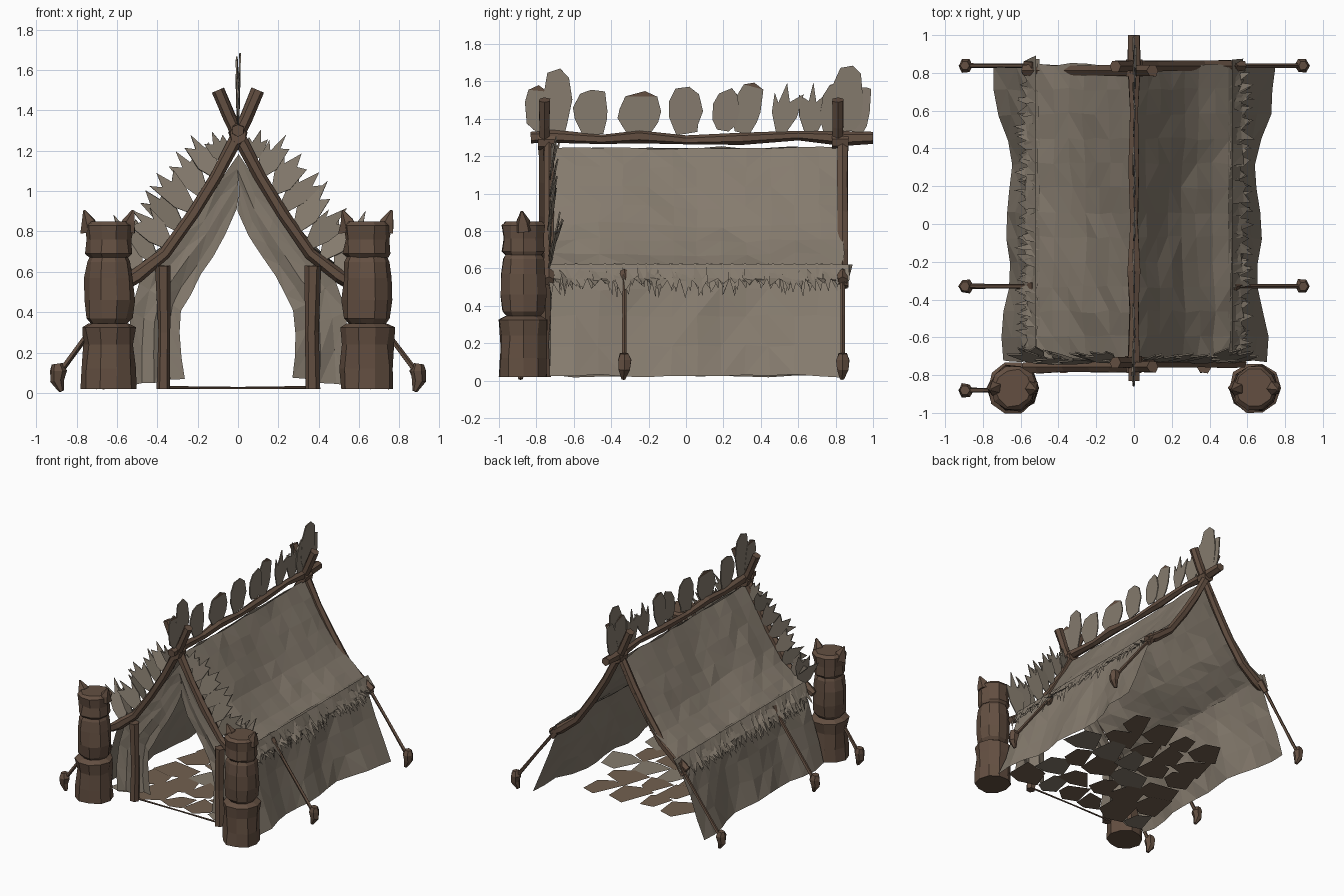
import bpy, bmesh, math, random
from mathutils import Vector

if "Cube" in bpy.data.objects:
    bpy.data.objects.remove(bpy.data.objects["Cube"])
random.seed(7)
R = random.uniform


def material(name, rgb):
    m = bpy.data.materials.new(name)
    m.diffuse_color = (*rgb, 1)
    m.use_nodes = True
    m.node_tree.nodes["Principled BSDF"].inputs["Base Color"].default_value = m.diffuse_color
    return m


CLOTH = material("weathered_cloth", (0.235, 0.198, 0.155))
WOOD = material("old_wood", (0.125, 0.078, 0.053))
MAT = material("floor_hide", (0.17, 0.118, 0.078))


def finish(name, bm, mats):
    bmesh.ops.remove_doubles(bm, verts=bm.verts, dist=0.0005)
    me = bpy.data.meshes.new(name)
    bm.to_mesh(me)
    bm.free()
    for m in mats:
        me.materials.append(m)
    ob = bpy.data.objects.new(name, me)
    bpy.context.collection.objects.link(ob)
    return ob


def tube(bm, path, radii, sides=6, jit=0.0):
    """Rough closed log following a path."""
    pts = [Vector(p) for p in path]
    rings = []
    for i, p in enumerate(pts):
        d = (pts[min(i + 1, len(pts) - 1)] - pts[max(i - 1, 0)]).normalized()
        ref = Vector((0, 1, 0)) if abs(d.y) < 0.8 else Vector((1, 0, 0))
        u = d.cross(ref).normalized()
        w = d.cross(u)
        ring = []
        for k in range(sides):
            a = 2 * math.pi * k / sides
            r = radii[i] * (1 + R(-jit, jit))
            ring.append(bm.verts.new(p + r * (math.cos(a) * u + math.sin(a) * w)))
        rings.append(ring)
    for a, b in zip(rings, rings[1:]):
        for k in range(sides):
            j = (k + 1) % sides
            bm.faces.new((a[k], a[j], b[j], b[k]))
    bm.faces.new(rings[0][::-1])
    bm.faces.new(rings[-1])
    bmesh.ops.recalc_face_normals(bm, faces=bm.faces)


def log(name, path, radii, sides=6, jit=0.12):
    bm = bmesh.new()
    tube(bm, path, radii, sides, jit)
    return finish(name, bm, [WOOD])


def along(pts, t):
    """Point at t in 0..1 along a polyline with even steps."""
    f = t * (len(pts) - 1)
    i = min(int(f), len(pts) - 2)
    return Vector(pts[i]).lerp(Vector(pts[i + 1]), f - i)


def sheet(name, fn, nu, nv, jit):
    """Crumpled cloth from a surface function, with split triangles."""
    bm = bmesh.new()
    g = [[bm.verts.new(fn(u / nu, v / nv) + Vector((R(-jit, jit), R(-jit, jit), R(-jit, jit))))
          for v in range(nv + 1)] for u in range(nu + 1)]
    for u in range(nu):
        for v in range(nv):
            a, b, c, d = g[u][v], g[u + 1][v], g[u + 1][v + 1], g[u][v + 1]
            for f in (((a, b, c), (a, c, d)) if random.random() < 0.5 else ((a, b, d), (b, c, d))):
                bm.faces.new(f)
    return finish(name, bm, [CLOTH])


def leaf(bm, base, up, side, length, width, spiky, dark=False):
    """Thin ragged leaf plate."""
    if spiky:
        out = [(-.15, 0), (-.5, .35), (-.55, .75), (-.28, .62), (-.08, 1), (.12, .68), (.45, .85), (.42, .35), (.15, 0)]
    else:
        out = [(-.3, 0), (-.5, .3), (-.47, .65), (-.25, .93), (.1, 1), (.4, .88), (.5, .5), (.4, .2), (.25, 0)]
    n = up.cross(side).normalized()
    vs = [base + side * width * (x + R(-.07, .07)) + up * length * (y + R(-.06, .06)) for x, y in out]
    lo = [bm.verts.new(v - n * 0.004) for v in vs]
    hi = [bm.verts.new(v + n * 0.004) for v in vs]
    bm.faces.new(lo[::-1])
    bm.faces.new(hi)
    for i in range(len(vs)):
        j = (i + 1) % len(vs)
        bm.faces.new((lo[i], lo[j], hi[j], hi[i]))
    # brown tip plate
    if dark:
        for h, e in ((lo, -.001), (hi, .001)):
            bm.faces.new([bm.verts.new(h[k].co + n * e) for k in (3, 4, 5)]).material_index = 1


# Ridge pole
log("ridge_pole", [(0, y, 1.3 + z) for y, z in ((-.83, 0), (-.72, .005), (-.45, -.01), (-.25, .005), (0, -.015),
    (.3, -.005), (.6, .01), (.84, -.005), (1.0, .0))], [.033, .038, .026, .036, .024, .034, .025, .038, .033])

# Crossed gable poles with their bindings
POLE = [(-.1, 1.5), (-.04, 1.36), (.01, 1.26), (.11, 1.07), (.22, .89), (.36, .69), (.5, .58), (.58, .53)]
for end, y in (("front", -.745), ("rear", .825)):
    for s, side in ((-1, "left"), (1, "right")):
        log(f"{end}_gable_pole_{side}", [(s * x, y + s * .012, z) for x, z in POLE],
            [.034, .03, .032, .03, .033, .03, .036, .03])
    log(f"{end}_binding", [(0, y - .045, 1.28), (0, y + .045, 1.28)], [.045, .045], 7)

# Roof and wall cloth
ROOF = [(.005, 1.245), (.09, 1.1), (.18, .95), (.275, .81), (.385, .70), (.51, .615)]
WALL = [(.51, .6), (.56, .45), (.62, .24), (.7, .025)]
for s, side in ((-1, "left"), (1, "right")):
    def roof(u, v):
        x, z = along(ROOF, v)
        sag = .012 * math.sin(u * 9) * math.sin(v * 3.1)
        return Vector((s * (x + sag), -.725 + 1.57 * u, z + sag))

    def wall(u, v):
        x, z = along(WALL, v)
        flare = v * (.07 * max(0, u - .75) * 4 - .04 * math.sin(math.pi * u) + .02 * math.sin(u * 17))
        return Vector((s * (x + flare), -.725 + 1.56 * u, z))
    sheet(f"roof_cloth_{side}", roof, 12, 7, .008)
    sheet(f"wall_cloth_{side}", wall, 12, 4, .009)

    # Front curtains
    OUT = [(0, 1.18), (.13, 1.0), (.25, .82), (.4, .64), (.52, .52), (.54, .28), (.55, .04)]
    INN = [(0, .91), (.08, .74), (.16, .62), (.24, .48), (.29, .38), (.285, .22), (.27, .07)]

    def curtain(u, v):
        p = along(OUT, v).lerp(along(INN, v), u)
        return Vector((s * p.x, -.725 + .025 * u + .02 * math.sin(u * 10) * v, p.y))
    sheet(f"front_curtain_{side}", curtain, 4, 8, .007)

    # Door posts
    log(f"door_post_{side}", [(s * .37, -.755, .02), (s * .365, -.75, .3), (s * .37, -.755, .63)],
        [.036, .032, .038])

    # Ragged eave fringe in two layers
    bm = bmesh.new()
    for layer in (0, 1):
        y = -.72
        while y < .8:
            w = R(.05, .1)
            drop, reach = R(.09, .17), R(.06, .12)
            a = Vector((s * (.5 + .02 * layer), y - .015, .625))
            b = Vector((s * (.5 + .02 * layer), y + w + .015, .62))
            m1 = Vector((s * (.53 + R(.01, .05)), y + R(-.02, .01), .55))
            m2 = Vector((s * (.53 + R(.01, .05)), y + w + R(-.01, .02), .54))
            t1 = Vector((s * (.52 + reach), y + w * R(-.1, .5), .61 - drop))
            t2 = Vector((s * (.50 + reach), y + w * R(.6, 1.2), .60 - drop * R(.7, 1.1)))
            v = [bm.verts.new(p) for p in (a, b, m1, m2, t1, t2, m1.lerp(m2, .5))]
            for f in ((0, 1, 6), (0, 6, 2), (1, 3, 6), (2, 6, 4), (6, 3, 5)):
                bm.faces.new([v[i] for i in f])
            y += w * .85
    finish(f"eave_fringe_{side}", bm, [CLOTH])

    # Leaves on the front gable
    bm = bmesh.new()
    for x, z, ang, ln, w in ((.05, 1.14, 62, .17, .1), (.11, 1.07, 55, .24, .12), (.17, .98, 52, .26, .13),
                             (.22, .9, 46, .27, .13), (.28, .81, 48, .28, .13), (.34, .73, 42, .26, .13),
                             (.41, .66, 50, .27, .13), (.49, .6, 60, .32, .14)):
        a = math.radians(ang + R(-5, 5))
        up = Vector((s * math.cos(a), R(0, .25), math.sin(a))).normalized()
        sd = Vector((s * math.sin(a), R(-.4, .4), -math.cos(a))).normalized()
        leaf(bm, Vector((s * x, -.73, z)), up, sd, ln, w, True)
    finish(f"gable_leaves_{side}", bm, [CLOTH, WOOD])

    # Carved totem: base drum, body, head, ears
    cx, cy = s * .64, -.868
    for part, prof in (("base", ((.02, .134), (.12, .131), (.24, .127), (.325, .136), (.345, .1))),
                       ("body", ((.335, .085), (.37, .113), (.46, .124), (.57, .12), (.65, .11), (.69, .09))),
                       ("head", ((.67, .1), (.69, .118), (.76, .112), (.83, .12), (.85, .1)))):
        log(f"totem_{part}_{side}", [(cx, cy, z) for z, r in prof], [r for z, r in prof], 10, .06)
    for e in (-1, 1):
        log(f"totem_ear_{side}", [(cx + e * .09, cy, .8), (cx + e * .1, cy - .005, .85), (cx + e * .122, cy - .01, .905)],
            [.05, .036, .006], 5)

    # Guy ropes and pegs
    for y in ((-.33, .838, -.88) if s < 0 else (-.33, .838)):
        if y > -.5:
            log("guy_rope", [(s * .53, y, .57), (s * .7, y, .345), (s * .885, y, .1)], [.014, .012, .014], 5)
            log("rope_knot", [(s * .52, y, .58), (s * .57, y + .01, .5)], [.03, .022], 5)
        else:
            log("guy_rope", [(s * .74, y, .3), (s * .885, y, .1)], [.012, .014], 5)
        log("ground_peg", [(s * .895, y, .145), (s * .89, y, .11), (s * .895, y, .06), (s * .875, y - .005, .008)],
            [.025, .04, .032, .012], 6)

# Leaves along the ridge
bm = bmesh.new()
for i, (y, h, w, lean) in enumerate(((-.77, .25, .13, -.15), (-.69, .33, .16, .0), (-.5, .24, .19, -.1), (-.25, .22, .24, .0),
        (0, .24, .19, .0), (.2, .23, .14, .1), (.31, .26, .16, .15), (.51, .26, .15, .2),
        (.67, .26, .14, .1), (.78, .28, .16, .1), (.86, .35, .17, .05), (.92, .26, .11, .1))):
    up = Vector((R(-.03, .03), lean, 1)).normalized()
    leaf(bm, Vector((0, y, 1.325)), up, Vector((R(-.05, .05), 1, -lean)).normalized(), h, w, i in (7, 8), i % 3 == 0)
finish("ridge_leaves", bm, [CLOTH, WOOD])

# Ragged floor hides, overlapping with gaps
bm = bmesh.new()
for row in range(6):
    y = -.7 + row * .215
    x = -.64 + .04 * row
    while x < .56 - .04 * row:
        w = R(.18, .34)
        z = .022 + R(0, .008)
        ring = [(x, y + R(0, .05)), (x + w * .5, y - R(0, .03)), (x + w * R(.9, 1.05), y + R(0, .07)),
                (x + w * R(.8, 1), y + R(.15, .25)), (x + w * R(.2, .5), y + R(.17, .28))]
        f = bm.faces.new([bm.verts.new((min(px, .66), py, z)) for px, py in ring])
        f.material_index = int(random.random() < .6)
        x += w * .92
finish("floor_hides", bm, [CLOTH, MAT])

# Door sill
log("door_sill", [(-.36, -.735, .027), (0, -.73, .025), (.36, -.735, .027)], [.008, .006, .008], 5)
